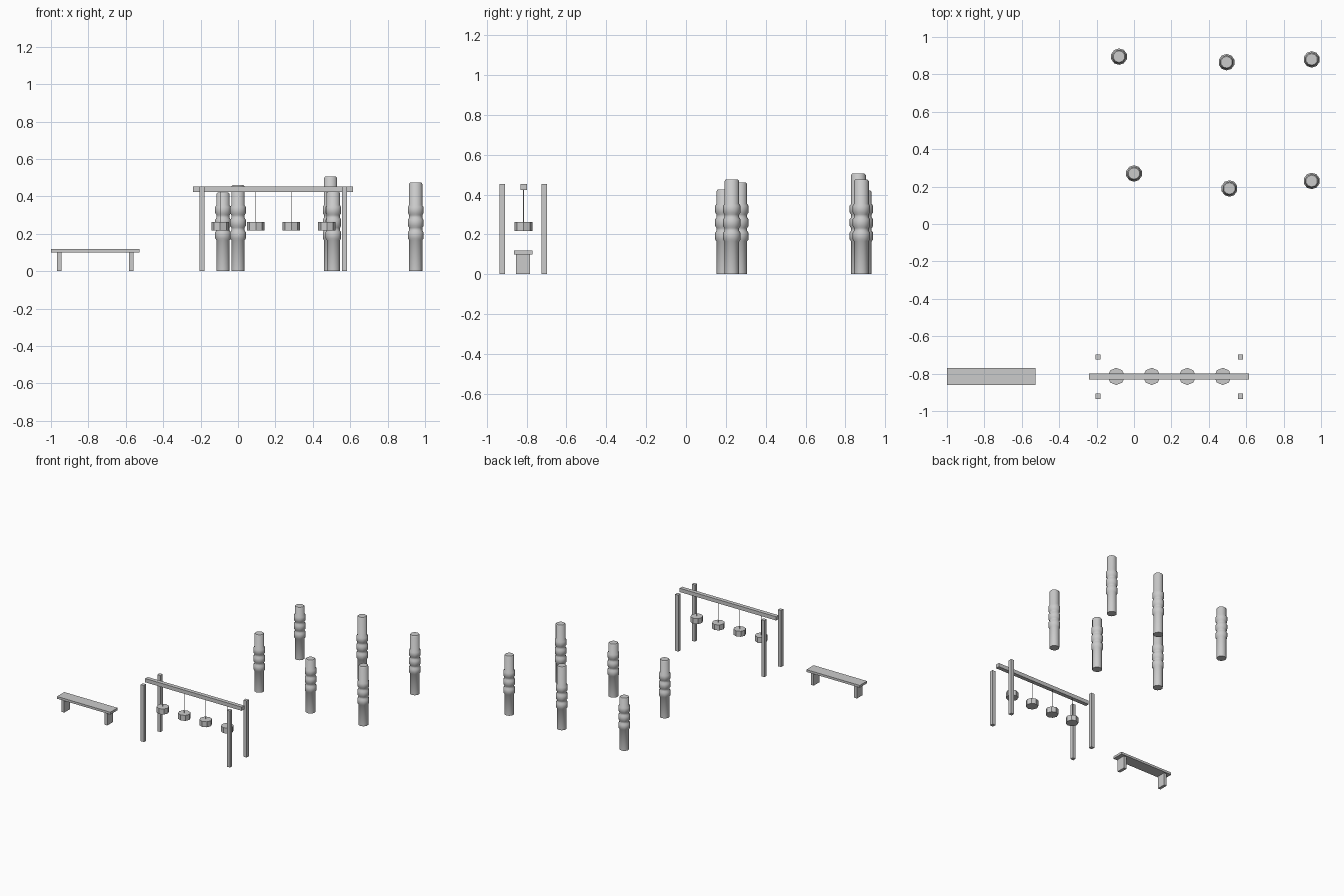
import bpy, bmesh, math

if "Cube" in bpy.data.objects:
    bpy.data.objects.remove(bpy.data.objects["Cube"], do_unlink=True)

grey = bpy.data.materials.new("plain_grey")
grey.use_nodes = True
grey.diffuse_color = (0.6, 0.6, 0.6, 1)
grey.node_tree.nodes["Principled BSDF"].inputs["Base Color"].default_value = (0.6, 0.6, 0.6, 1)


def finish(name, bm, smooth=False):
    bmesh.ops.recalc_face_normals(bm, faces=bm.faces)
    mesh = bpy.data.meshes.new(name)
    bm.to_mesh(mesh)
    bm.free()
    mesh.materials.append(grey)
    obj = bpy.data.objects.new(name, mesh)
    bpy.context.collection.objects.link(obj)
    if smooth:
        bpy.ops.object.select_all(action="DESELECT")
        obj.select_set(True)
        bpy.context.view_layer.objects.active = obj
        bpy.ops.object.shade_smooth_by_angle(angle=math.radians(50))
    return obj


def box(name, x, y, z):
    """Box from (min, max) pairs on each axis."""
    bm = bmesh.new()
    bmesh.ops.create_cube(bm, size=1)
    for v in bm.verts:
        for i, (low, high) in enumerate((x, y, z)):
            v.co[i] = high if v.co[i] > 0 else low
    return finish(name, bm)


def lathe(name, x, y, profile, sides, smooth):
    """Stack of rings (radius, height), closed at both ends."""
    bm = bmesh.new()
    rings = []
    for r, z in profile:
        angles = [math.tau * i / sides for i in range(sides)]
        rings.append([bm.verts.new((x + r * math.sin(a), y + r * math.cos(a), z)) for a in angles])
    for a, b in zip(rings, rings[1:]):
        for i in range(sides):
            j = (i + 1) % sides
            bm.faces.new((a[i], a[j], b[j], b[i]))
    bm.faces.new(rings[0])
    bm.faces.new(rings[-1])
    return finish(name, bm, smooth)


# Standing pillars with three rounded bands
def pillar(name, x, y, height):
    shaft, band = 0.037, 0.044
    profile = [(shaft, 0)]
    for low in (0.165, 0.232, 0.3):
        profile += [(shaft, low), (band, low + 0.01), (band, low + 0.043), (shaft, low + 0.053)]
    profile += [(shaft, height - 0.008), (shaft - 0.006, height)]
    lathe(name, x, y, profile, 10, True)


spots = [(-0.08, 0.895, 0.42), (0.495, 0.865, 0.505), (0.95, 0.88, 0.475),
         (0, 0.27, 0.46), (0.51, 0.19, 0.425), (0.95, 0.23, 0.475)]
for n, spot in enumerate(spots, 1):
    pillar(f"pillar_{n}", *spot)

# Hanging frame: four posts, a beam and four weights on cords
MID = -0.815
for side, px in (("right", -0.193), ("left", 0.57)):
    for end, py in (("front", -0.921), ("back", -0.711)):
        box(f"post_{end}_{side}", (px - 0.014, px + 0.014), (py - 0.014, py + 0.014), (0, 0.453))
box("beam", (-0.24, 0.615), (MID - 0.016, MID + 0.016), (0.423, 0.453))
for n in range(4):
    wx = -0.095 + 0.19 * n
    lathe(f"weight_{n + 1}", wx, MID, [(0.046, 0.218), (0.046, 0.262)], 8, False)
    lathe(f"cord_{n + 1}", wx, MID, [(0.002, 0.262), (0.002, 0.423)], 6, False)

# Bench
box("bench_seat", (-1, -0.527), (-0.862, -0.77), (0.1, 0.118))
for side, bx in (("right", -0.955), ("left", -0.572)):
    box(f"bench_leg_{side}", (bx - 0.012, bx + 0.012), (-0.853, -0.782), (0, 0.1))
